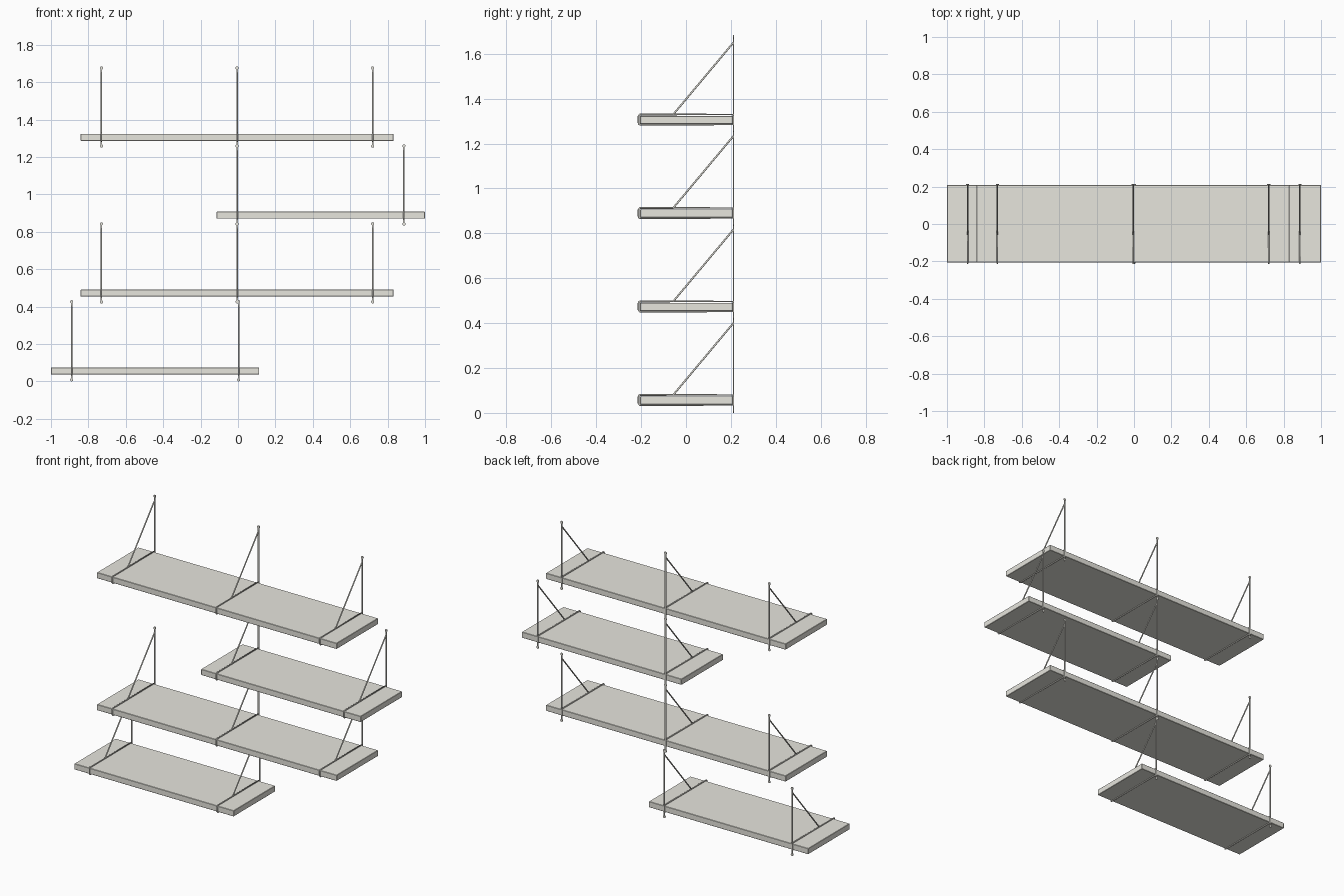
import bpy
import math
from mathutils import Vector

if "Cube" in bpy.data.objects:
    bpy.data.objects.remove(bpy.data.objects["Cube"], do_unlink=True)

# One pale finish for boards and brackets
COLOR = (0.80, 0.79, 0.73, 1)
pale_mat = bpy.data.materials.new("pale grey")
pale_mat.use_nodes = True
pale_mat.diffuse_color = COLOR
pale_mat.node_tree.nodes["Principled BSDF"].inputs["Base Color"].default_value = COLOR

STEP = 0.4165     # height between shelves
BACK = 0.211      # wall plane of the brackets
ROD = 0.004       # rod radius


def finish(name):
    obj = bpy.context.object
    obj.name = name
    obj.data.materials.append(pale_mat)
    return obj


def box(name, lo, hi, bevel=0):
    lo, hi = Vector(lo), Vector(hi)
    bpy.ops.mesh.primitive_cube_add(size=1, location=(lo + hi) / 2)
    obj = finish(name)
    obj.scale = hi - lo
    bpy.ops.object.transform_apply(location=False, rotation=False, scale=True)
    if bevel:
        mod = obj.modifiers.new("edge", "BEVEL")
        mod.width = bevel
        mod.segments = 1


def rod(name, points, closed=False):
    curve = bpy.data.curves.new(name, "CURVE")
    curve.dimensions = "3D"
    curve.bevel_depth = ROD
    curve.bevel_resolution = 2
    curve.use_fill_caps = True
    spline = curve.splines.new("POLY")
    spline.points.add(len(points) - 1)
    for p, co in zip(spline.points, points):
        p.co = (*co, 1)
    spline.use_cyclic_u = closed
    curve.materials.append(pale_mat)
    bpy.context.collection.objects.link(bpy.data.objects.new(name, curve))


def disc(name, x, z):
    bpy.ops.mesh.primitive_cylinder_add(vertices=16, radius=0.0085, depth=0.005,
                                        location=(x, BACK + 0.001, z),
                                        rotation=(math.pi / 2, 0, 0))
    finish(name)


def bracket(x, base):
    # Flat wall strip with round fixing tabs
    box("wall_strip", (x - 0.004, BACK - 0.002, base + 0.01),
        (x + 0.004, BACK + 0.003, base + 0.426))
    for z in (0.0085, 0.426):
        disc("fixing_tab", x, base + z)
    # Loop wrapped round the board, rounded at the front corners
    low, high, front, r = base + 0.035, base + 0.08, -0.211, 0.008
    path = [(x, BACK, low)]
    for z, start in ((low + r, 270), (high - r, 180)):
        for i in range(4):
            a = math.radians(start - 30 * i)
            path.append((x, front + r + r * math.cos(a), z + r * math.sin(a)))
    path.append((x, BACK, high))
    rod("shelf_loop", path, closed=True)
    # Slanted brace
    rod("brace", [(x, -0.057, high), (x, BACK, base + 0.4)])


# Each shelf: left edge, right edge, bracket positions
shelves = [
    (-1.0, 0.113, (-0.89, 0.003)),
    (-0.842, 0.832, (-0.73, -0.005, 0.72)),
    (-0.115, 1.0, (-0.005, 0.887)),
    (-0.842, 0.832, (-0.73, -0.005, 0.72)),
]
for level, (x0, x1, spots) in enumerate(shelves):
    base = level * STEP
    box("shelf_board", (x0, -0.205, base + 0.037), (x1, 0.209, base + 0.074),
        bevel=0.002)
    for x in spots:
        bracket(x, base)
